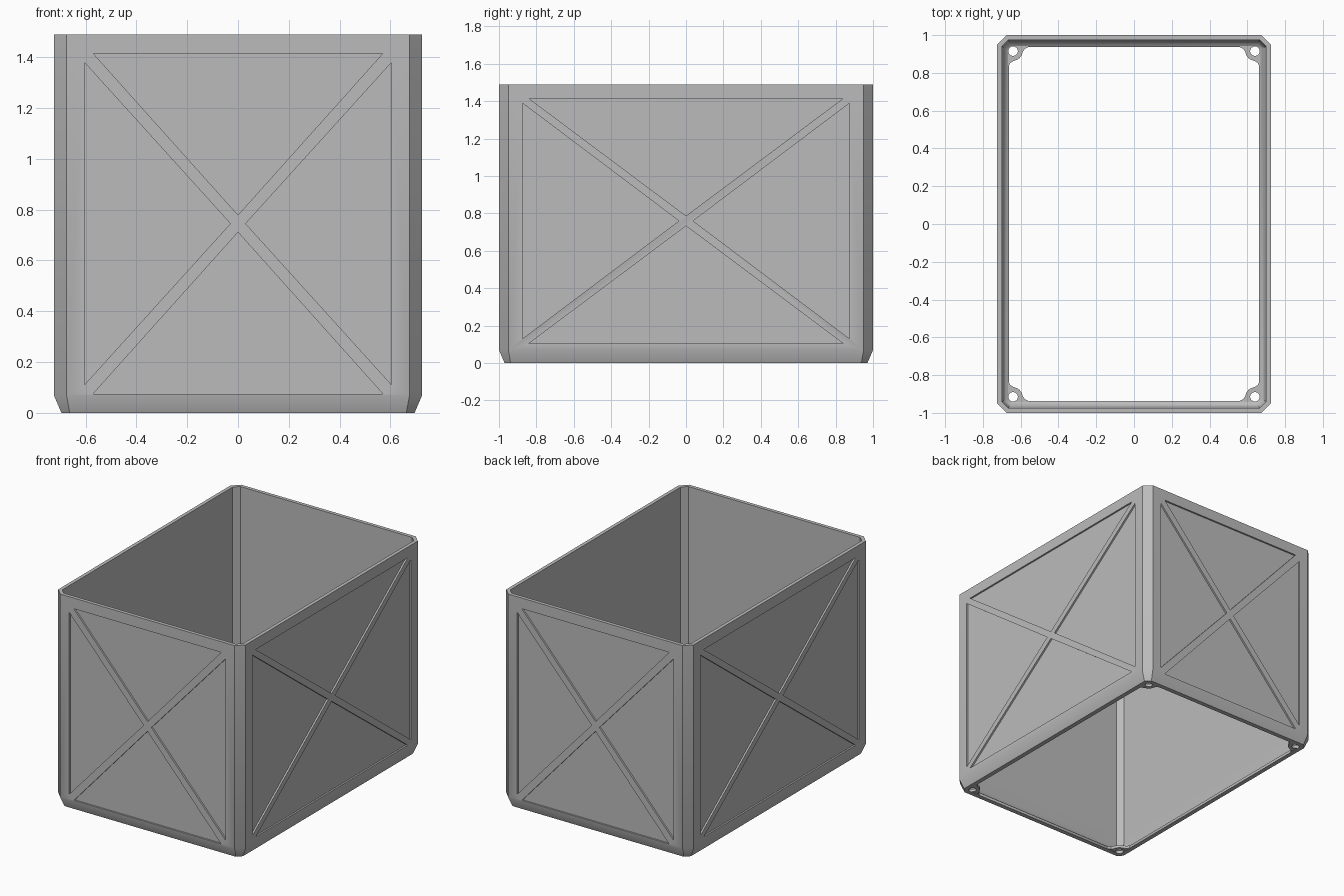
import bpy
import bmesh
import math
from mathutils import Vector

if "Cube" in bpy.data.objects:
    bpy.data.objects.remove(bpy.data.objects["Cube"])

HX, HY, TOP, CHAMFER = 0.725, 1.0, 1.49, 0.05
HOLE = (0.64, 0.915)

grey = bpy.data.materials.new("plain_grey")
grey.use_nodes = True
colour = (0.5, 0.5, 0.5, 1)
grey.diffuse_color = colour
grey.node_tree.nodes["Principled BSDF"].inputs["Base Color"].default_value = colour


def make_object(name, bm):
    bmesh.ops.recalc_face_normals(bm, faces=bm.faces)
    mesh = bpy.data.meshes.new(name)
    bm.to_mesh(mesh)
    bm.free()
    mesh.materials.append(grey)
    obj = bpy.data.objects.new(name, mesh)
    bpy.context.collection.objects.link(obj)
    return obj


def prism(bm, points, push):
    """Extrude a flat outline along a vector."""
    face = bm.faces.new([bm.verts.new(p) for p in points])
    extruded = bmesh.ops.extrude_face_region(bm, geom=[face], use_keep_orig=True)
    moved = [g for g in extruded["geom"] if isinstance(g, bmesh.types.BMVert)]
    bmesh.ops.translate(bm, verts=moved, vec=Vector(push))


def ring(bm, inset, z):
    """Rectangle with chamfered corners, offset inwards."""
    x, y = HX - inset, HY - inset
    c = CHAMFER - inset * (2 - math.sqrt(2))
    outline = [(x, y - c), (x - c, y), (c - x, y), (-x, y - c),
               (-x, c - y), (c - x, -y), (x - c, -y), (x, c - y)]
    return [bm.verts.new((px, py, z)) for px, py in outline]


# Box shell: wall section swept round the chamfered rectangle
section = [(0.03, 0), (0, 0.07), (0, TOP), (0.025, TOP), (0.025, 0.16),
           (0.025, 0.11), (0.028, 0.07), (0.035, 0.045), (0.045, 0.03),
           (0.062, 0.02), (0.062, 0)]
bm = bmesh.new()
rings = [ring(bm, inset, z) for inset, z in section]
for k, low in enumerate(rings):
    high = rings[(k + 1) % len(rings)]
    for i in range(8):
        j = (i + 1) % 8
        bm.faces.new((low[i], low[j], high[j], high[i]))
shell = make_object("box_shell", bm)

# Corner screw tabs with a rounded boss and flared sides
boss = [(0.05 * math.cos(a), 0.05 * math.sin(a))
        for a in (math.radians(15 * i) for i in range(1, 6))]
tab = ([(0.08, -0.02), (0.063, -0.014), (0.053, 0)] + boss +
       [(0, 0.053), (-0.016, 0.063), (-0.024, 0.08),
        (-0.05, 0.08), (-0.05, -0.02), (-0.02, -0.05), (0.08, -0.05)])
bm = bmesh.new()
corners = [(sx, sy) for sx in (-1, 1) for sy in (-1, 1)]
for sx, sy in corners:
    prism(bm, [(sx * (HOLE[0] - u), sy * (HOLE[1] - v), 0.003) for u, v in tab],
          (0, 0, 0.02))
tabs = make_object("screw_tabs", bm)

# Cutter for the screw holes
bm = bmesh.new()
for sx, sy in corners:
    circle = [(sx * HOLE[0] + 0.025 * math.cos(a), sy * HOLE[1] + 0.025 * math.sin(a), -0.1)
              for a in (math.tau * i / 24 for i in range(24))]
    prism(bm, circle, (0, 0, 0.2))
hole_cutter = make_object("hole_cutter", bm)

# Cutter for the recessed triangles that leave a cross brace on each wall
DEPTH = 0.012


def triangles(mid, a, h, g, s, b, e):
    for k in (-1, 1):
        yield [(-a, mid + k * h), (a, mid + k * h), (0, mid + k * g)]
        yield [(k * s, mid - b), (k * s, mid + b), (k * e, mid)]


bm = bmesh.new()
for side in (-1, 1):
    for tri in triangles(0.745, 0.57, 0.67, 0.034, 0.605, 0.635, 0.03):
        prism(bm, [(p, side * (HY - DEPTH), z) for p, z in tri], (0, side * 0.1, 0))
    for tri in triangles(0.76, 0.84, 0.655, 0.027, 0.875, 0.63, 0.038):
        prism(bm, [(side * (HX - DEPTH), p, z) for p, z in tri], (side * 0.1, 0, 0))
panel_cutter = make_object("panel_cutter", bm)


def cut(target, cutter):
    mod = target.modifiers.new("cut", 'BOOLEAN')
    mod.operation = 'DIFFERENCE'
    mod.solver = 'EXACT'
    mod.object = cutter
    bpy.context.view_layer.objects.active = target
    bpy.ops.object.modifier_apply(modifier=mod.name)


cut(shell, panel_cutter)
cut(shell, hole_cutter)
cut(tabs, hole_cutter)
for cutter in (panel_cutter, hole_cutter):
    bpy.data.objects.remove(cutter)

# Smooth the soft lower bevel and keep crisp corners
bpy.ops.object.select_all(action='DESELECT')
for obj in (shell, tabs):
    obj.select_set(True)
bpy.context.view_layer.objects.active = shell
bpy.ops.object.shade_smooth_by_angle(angle=math.radians(30))
